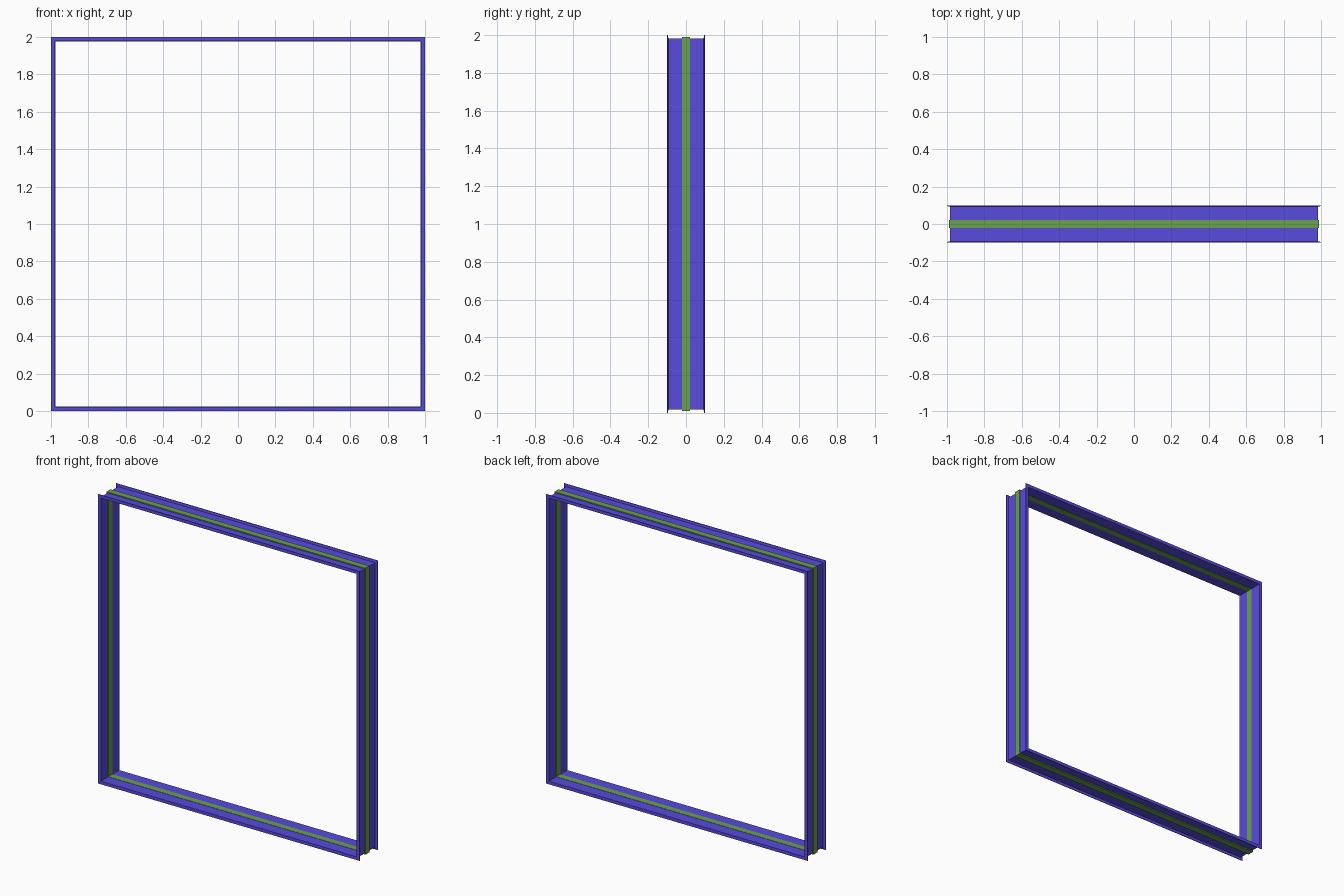
import bpy, bmesh

if "Cube" in bpy.data.objects:
    bpy.data.objects.remove(bpy.data.objects["Cube"])


def material(name, color):
    m = bpy.data.materials.new(name)
    m.diffuse_color = color
    m.use_nodes = True
    m.node_tree.nodes["Principled BSDF"].inputs["Base Color"].default_value = m.diffuse_color
    return m


BLUE = material("blue", (0.10, 0.07, 0.72, 1))
GREEN = material("green", (0.14, 0.36, 0.08, 1))


def ring(name, profile, mat):
    """Sweep a (y, inset) profile round the mitred square."""
    bm = bmesh.new()
    loops = []
    for sx, sz in ((-1, -1), (1, -1), (1, 1), (-1, 1)):
        loops.append([bm.verts.new((sx * (1 - d), y, 1 + sz * (1 - d))) for y, d in profile])
    n = len(profile)
    for i in range(4):
        a, b = loops[i], loops[(i + 1) % 4]
        for j in range(n):
            k = (j + 1) % n
            bm.faces.new((a[j], b[j], b[k], a[k]))
    bmesh.ops.recalc_face_normals(bm, faces=bm.faces)
    me = bpy.data.meshes.new(name)
    bm.to_mesh(me)
    bm.free()
    me.materials.append(mat)
    ob = bpy.data.objects.new(name, me)
    bpy.context.collection.objects.link(ob)


# Blue channels with a thin outer lip, front and back
channel = [(0.1, 0), (0.1, 0.022), (0.02, 0.022), (0.02, 0.017), (0.093, 0.017), (0.096, 0.0)]
ring("back_channel", channel, BLUE)
ring("front_channel", [(-y, d) for y, d in channel], BLUE)

# Green gasket between the channels
ring("centre_gasket", [(-0.022, 0.01), (0.022, 0.01), (0.022, 0.024), (-0.022, 0.024)], GREEN)
